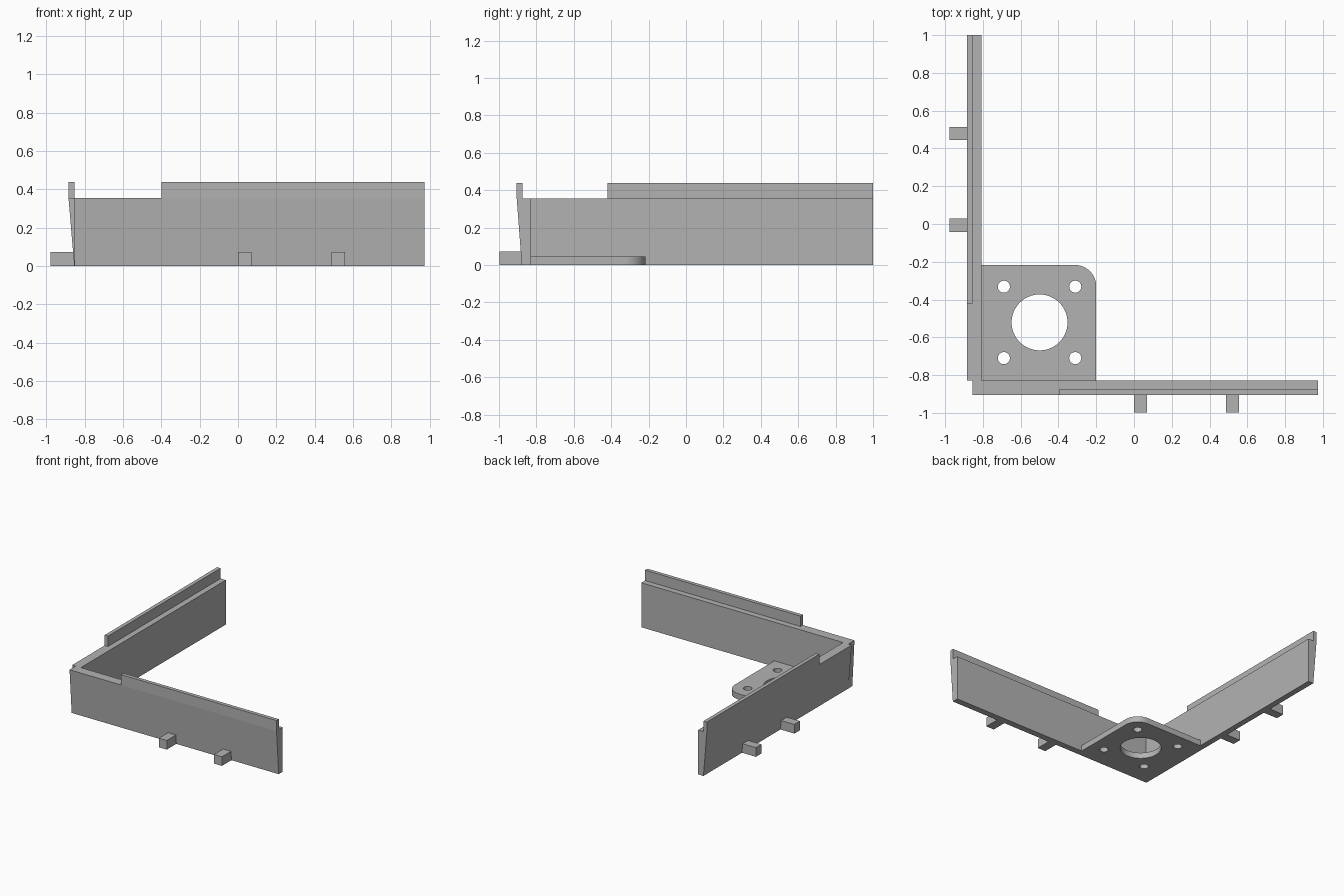
import bpy
import bmesh
from math import sin, cos, pi, radians
from mathutils import Vector

cube = bpy.data.objects.get("Cube")
if cube:
    bpy.data.objects.remove(cube, do_unlink=True)

# Material
grey = bpy.data.materials.new("plain grey")
grey.use_nodes = True
colour = (0.45, 0.45, 0.45, 1)
grey.diffuse_color = colour
grey.node_tree.nodes["Principled BSDF"].inputs["Base Color"].default_value = colour

WALL_TOP, LIP_TOP = 0.355, 0.438
LIP = 0.03
PLATE_TOP = 0.046
TAB_TOP, TAB_REACH = 0.073, 0.093


def finish(bm, name):
    bmesh.ops.recalc_face_normals(bm, faces=bm.faces)
    mesh = bpy.data.meshes.new(name)
    bm.to_mesh(mesh)
    bm.free()
    mesh.materials.append(grey)
    obj = bpy.data.objects.new(name, mesh)
    bpy.context.collection.objects.link(obj)
    return obj


def loft(bm, stations, profile, place):
    """Sweep a (depth, height) profile through stations along a wall."""
    rings = [[bm.verts.new(place(s, d, z)) for d, z in profile] for s in stations]
    n = len(profile)
    faces = [[bm.faces.new((a[i], a[(i + 1) % n], b[(i + 1) % n], b[i]))
              for i in range(n)] for a, b in zip(rings, rings[1:])]
    bm.faces.new(rings[0])
    bm.faces.new(rings[-1])
    return faces


def wall(name, place, start, step, end, foot, thick):
    """Drafted wall with a raised outer lip from step to end."""
    profile = [(foot, 0), (0, WALL_TOP), (LIP, WALL_TOP),
               (thick, WALL_TOP), (thick, 0)]
    bm = bmesh.new()
    faces = loft(bm, (start, step, end), profile, place)
    strip = faces[1][1]
    raised = bmesh.ops.extrude_face_region(bm, geom=[strip])["geom"]
    bmesh.ops.translate(bm, vec=(0, 0, LIP_TOP - WALL_TOP),
                        verts=[g for g in raised if isinstance(g, bmesh.types.BMVert)])
    if strip.is_valid:
        bm.faces.remove(strip)
    finish(bm, name)


def tabs(name, place, spans):
    """Small square pegs projecting from the foot of a wall."""
    profile = [(-TAB_REACH, 0), (-TAB_REACH, TAB_TOP), (LIP, TAB_TOP), (LIP, 0)]
    for i, span in enumerate(spans):
        bm = bmesh.new()
        loft(bm, span, profile, place)
        finish(bm, f"{name}_{i + 1}")


def on_right(s, d, z):
    return Vector((-0.884 + d, s, z))


def on_front(s, d, z):
    return Vector((s, -0.905 + d, z))


# Two walls and their tabs
wall("right_wall", on_right, -0.828, -0.42, 1.0, 0.03, 0.076)
wall("front_wall", on_front, -0.854, -0.398, 0.974, 0.027, 0.077)
tabs("right_tab", on_right, [(-0.042, 0.028), (0.444, 0.514)])
tabs("front_tab", on_front, [(0.0, 0.07), (0.487, 0.557)])


# Mounting plate with a rounded corner and five holes
def arc(cx, cy, r, a0, a1, n):
    return [(cx + r * cos(a0 + (a1 - a0) * i / n),
             cy + r * sin(a0 + (a1 - a0) * i / n)) for i in range(n + 1)]


x0, y0, x1, y1, r = -0.808, -0.828, -0.2, -0.217, 0.113
loops = [[(x0, y0), (x1, y0)] + arc(x1 - r, y1 - r, r, 0, pi / 2, 16) + [(x0, y1)]]
hx, hy, pitch = -0.5, -0.521, 0.189
loops.append(arc(hx, hy, 0.148, 0, 2 * pi, 64)[:-1])
for sx in (-1, 1):
    for sy in (-1, 1):
        loops.append(arc(hx + sx * pitch, hy + sy * pitch, 0.032, 0, 2 * pi, 32)[:-1])

bm = bmesh.new()
edges = []
for loop in loops:
    vs = [bm.verts.new((x, y, 0)) for x, y in loop]
    edges += [bm.edges.new((vs[i - 1], vs[i])) for i in range(len(vs))]
bmesh.ops.triangle_fill(bm, edges=edges, use_beauty=True, normal=(0, 0, 1))
top = bmesh.ops.extrude_face_region(bm, geom=bm.faces[:], use_keep_orig=True)["geom"]
bmesh.ops.translate(bm, vec=(0, 0, PLATE_TOP),
                    verts=[g for g in top if isinstance(g, bmesh.types.BMVert)])
plate = finish(bm, "mounting_plate")
bpy.ops.object.select_all(action="DESELECT")
plate.select_set(True)
bpy.context.view_layer.objects.active = plate
bpy.ops.object.shade_smooth_by_angle(angle=radians(30))
